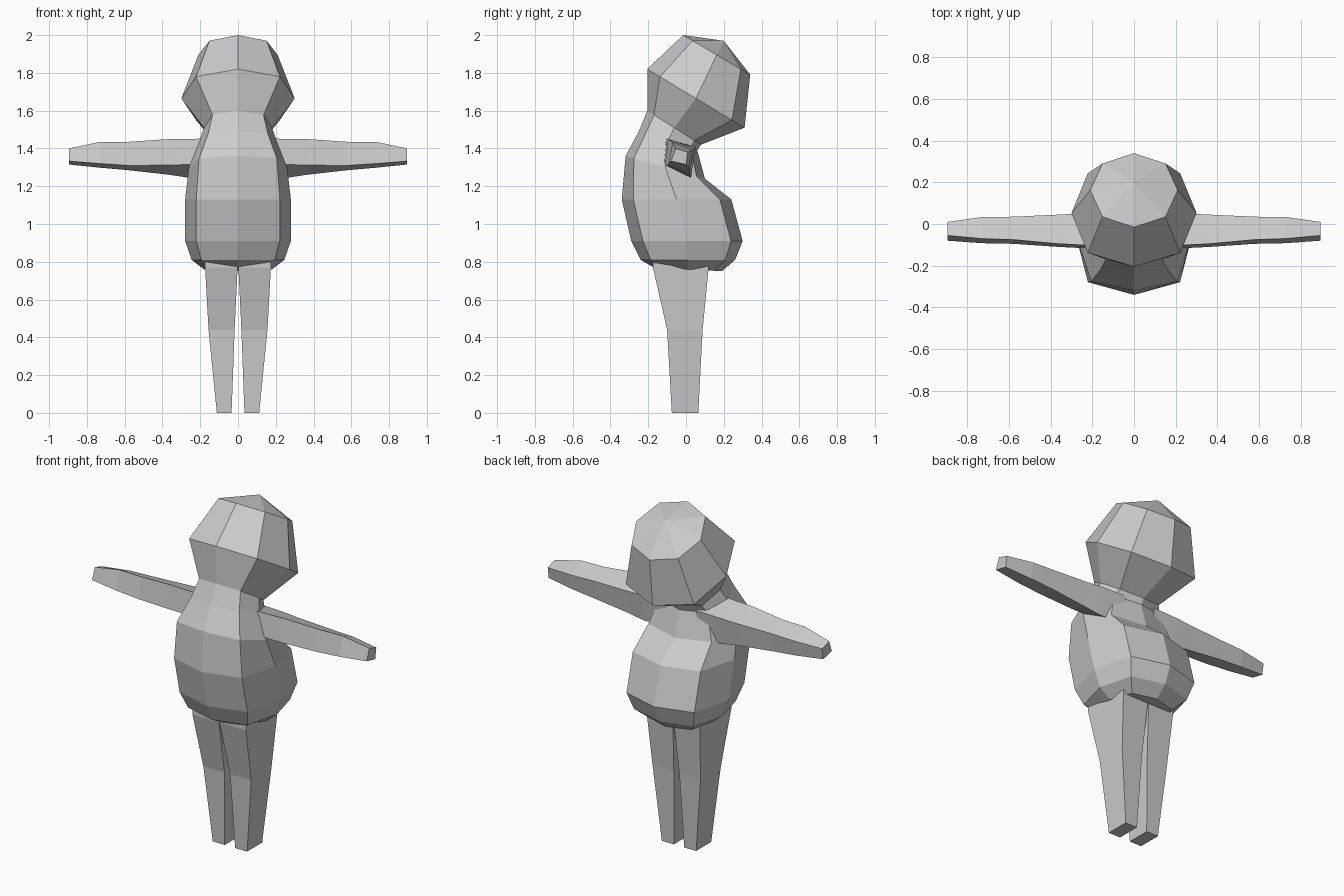
import bpy, bmesh


def loft(name, rings, mirror=False, apex=None):
    """Skin a list of equal-length point rings, closing both ends."""
    bm = bmesh.new()
    loops = [[bm.verts.new(p) for p in ring] for ring in rings]
    n = len(loops[0])
    for a, b in zip(loops, loops[1:]):
        for i in range(n):
            j = (i + 1) % n
            bm.faces.new((a[i], a[j], b[j], b[i]))
    bm.faces.new(loops[0])
    if apex:
        tip = bm.verts.new(apex)
        for i in range(n):
            bm.faces.new((loops[-1][i], loops[-1][(i + 1) % n], tip))
    else:
        bm.faces.new(loops[-1])
    bmesh.ops.recalc_face_normals(bm, faces=bm.faces)
    mesh = bpy.data.meshes.new(name)
    bm.to_mesh(mesh)
    bm.free()
    obj = bpy.data.objects.new(name, mesh)
    bpy.context.collection.objects.link(obj)
    if mirror:
        obj.modifiers.new("mirror", 'MIRROR')
    return obj


def tilted_ring(yf, zf, yb, zb, w, d):
    """Eight-sided ring from its front and back points, half-width and fullness."""
    unit = [(0, -1), (d, -d), (1, 0), (d, d), (0, 1), (-d, d), (-1, 0), (-d, -d)]
    return [(w * u, (yf + yb) / 2 + v * (yb - yf) / 2,
             (zf + zb) / 2 + v * (zb - zf) / 2) for u, v in unit]


# Body and head: front y, front z, back y, back z, half-width, fullness
profile = [
    (-0.17, 0.77, 0.19, 0.75, 0.18, 0.77),
    (-0.24, 0.81, 0.26, 0.81, 0.245, 0.79),
    (-0.29, 0.91, 0.30, 0.91, 0.28, 0.79),
    (-0.34, 1.13, 0.24, 1.13, 0.28, 0.79),
    (-0.32, 1.36, 0.10, 1.24, 0.26, 0.79),
    (-0.25, 1.49, 0.06, 1.39, 0.205, 0.77),
    (-0.205, 1.60, 0.08, 1.42, 0.18, 0.75),
    (-0.205, 1.82, 0.31, 1.51, 0.30, 0.74),
    (-0.015, 2.00, 0.34, 1.79, 0.21, 0.72),
]
loft("body_and_head", [tilted_ring(*p) for p in profile], apex=(0, 0.2, 1.97))

# Legs: z, inner x, outer x, front y, back y
leg = [(0.0, 0.034, 0.112, -0.075, 0.065),
       (0.44, 0.018, 0.156, -0.10, 0.088),
       (0.77, 0.002, 0.174, -0.175, 0.12),
       (0.83, 0.002, 0.174, -0.175, 0.12)]
loft("legs", [[(x0, y0, z), (x1, y0, z), (x1, y1, z), (x0, y1, z)]
              for z, x0, x1, y0, y1 in leg], mirror=True)

# Arms: x, then (y, z) of the four corners of each section
arm = [(0.10, (-0.11, 1.455), (0.05, 1.41), (0.03, 1.25), (-0.12, 1.32)),
       (0.26, (-0.10, 1.45), (0.05, 1.405), (0.025, 1.245), (-0.115, 1.315)),
       (0.36, (-0.095, 1.45), (0.045, 1.40), (0.022, 1.26), (-0.11, 1.312)),
       (0.58, (-0.075, 1.435), (0.035, 1.395), (0.02, 1.285), (-0.095, 1.31)),
       (0.73, (-0.07, 1.435), (0.033, 1.39), (0.015, 1.298), (-0.092, 1.32)),
       (0.895, (-0.055, 1.40), (0.01, 1.38), (0.0, 1.315), (-0.08, 1.333))]
loft("arms", [[(x, y, z) for y, z in pts] for x, *pts in arm], mirror=True)
